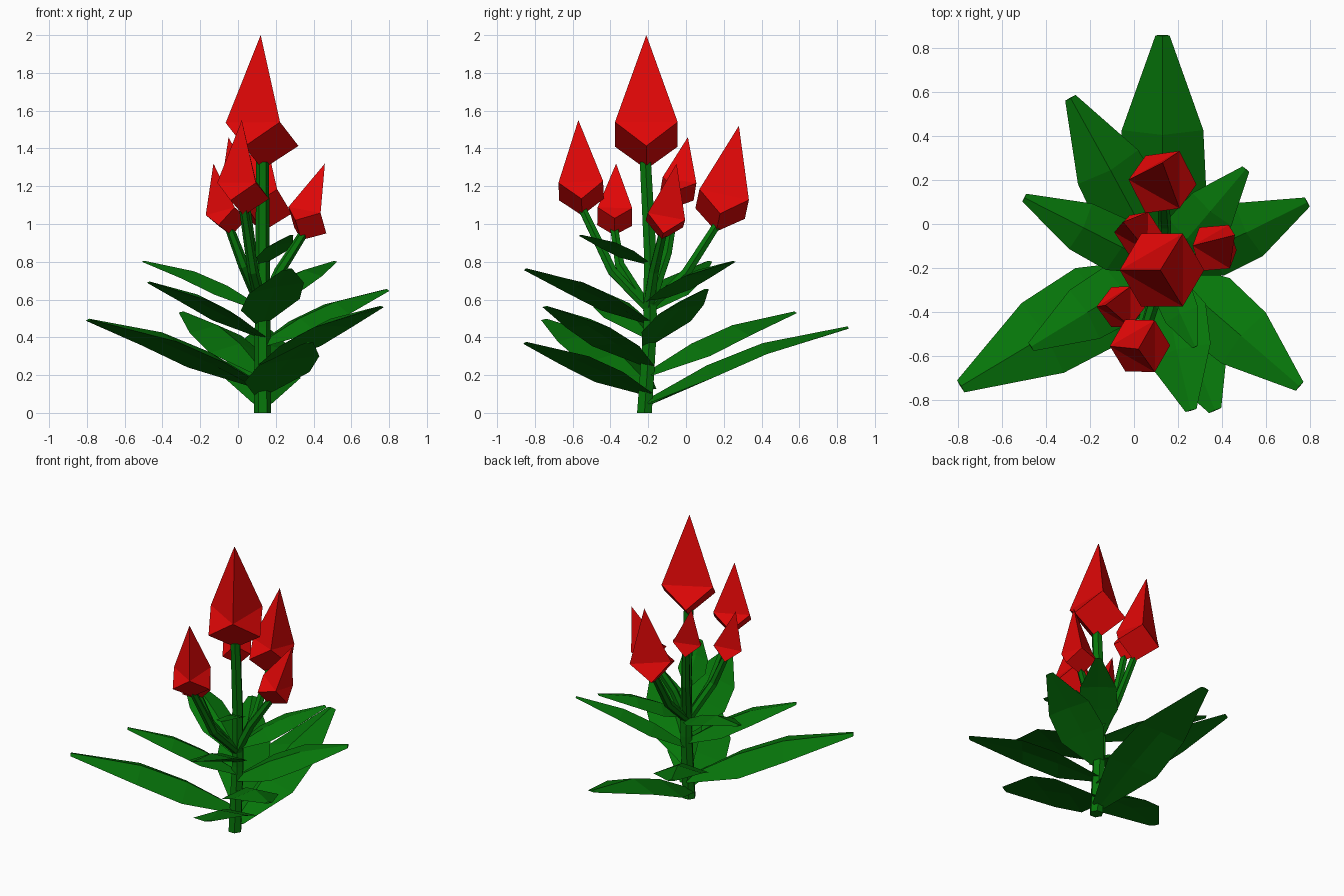
import bpy, math
from mathutils import Vector, Matrix

if "Cube" in bpy.data.objects:
    bpy.data.objects.remove(bpy.data.objects["Cube"])

UP = Vector((0, 0, 1))


def material(name, rgb):
    m = bpy.data.materials.new(name)
    m.diffuse_color = (*rgb, 1)
    m.use_nodes = True
    m.node_tree.nodes["Principled BSDF"].inputs["Base Color"].default_value = m.diffuse_color
    return m


GREEN = material("leaf_green", (0.002, 0.18, 0.003))
RED = material("bud_red", (0.75, 0.002, 0.002))


def make(name, verts, faces, mat):
    me = bpy.data.meshes.new(name)
    me.from_pydata([tuple(v) for v in verts], [], faces)
    me.materials.append(mat)
    ob = bpy.data.objects.new(name, me)
    bpy.context.collection.objects.link(ob)
    return ob


def loft(name, rings, mat):
    """Skin a list of equal-length rings and cap both ends."""
    n = len(rings[0])
    verts = [v for r in rings for v in r]
    faces = [[i * n + k, i * n + (k + 1) % n, (i + 1) * n + (k + 1) % n, (i + 1) * n + k]
             for i in range(len(rings) - 1) for k in range(n)]
    faces += [list(range(n))[::-1], [len(verts) - n + k for k in range(n)]]
    return make(name, verts, faces, mat)


def stalk(name, points, r0, r1, sides=6):
    pts = [Vector(p) for p in points]
    rings = []
    for i, p in enumerate(pts):
        d = pts[min(i + 1, len(pts) - 1)] - pts[max(i - 1, 0)]
        q = UP.rotation_difference(d if i else UP)
        r = r0 + (r1 - r0) * i / (len(pts) - 1)
        rings.append([p + q @ Vector((r * math.cos(a), r * math.sin(a), 0))
                      for a in (math.tau * k / sides for k in range(sides))])
    return loft(name, rings, GREEN)


def bud(name, bottom, tip):
    """Stretched cube standing on a corner: zigzag hexagon, pointed at both ends."""
    b, t = Vector(bottom), Vector(tip)
    axis = t - b
    h = axis.length
    q = UP.rotation_difference(axis)
    verts = [b, t]
    for k in range(6):
        a = k * math.pi / 3
        z = 0.35 if k % 2 else 0.17
        verts.append(b + q @ Vector((0.27 * math.cos(a), 0.27 * math.sin(a), z)) * h)
    faces = []
    for k in range(0, 6, 2):
        lo, hi, lo2, prev = 2 + k, 3 + k, 2 + (k + 2) % 6, 2 + (k + 5) % 6
        faces += [(0, lo2, hi, lo), (1, prev, hi), (prev, lo, hi)]
    return make(name, verts, faces, RED)


def leaf(name, z0, tip, width, roll):
    """Ridged blade from the stem to a blunt tip; positive roll lifts its left edge."""
    base = Vector((0.13, -0.2, z0))
    d = Vector(tip) - base
    length = d.length
    f = d.normalized()
    side = UP.cross(f).normalized()
    side = side * math.cos(roll) + f.cross(side) * math.sin(roll)
    up = f.cross(side)
    rings = []
    # station along blade, half width, height of edges, ridge and underside
    for s, w, edge, ridge, under in ((0, 0.25, 0, 0.02, -0.01), (0.32, 1, 0.005, 0.07, 0.02),
                                     (0.6, 0.93, 0.02, 0.075, 0.03), (1, 0.16, 0, 0.008, -0.004)):
        c = base + d * s
        e = side * w * width
        h = up * length
        rings.append([c + h * edge + e, c + h * ridge, c + h * edge - e, c + h * under])
    return loft(name, rings, GREEN)


# main stem with its large bud
stalk("main_stem", [(0.13, -0.22, 0), (0.13, -0.19, 0.45), (0.13, -0.19, 0.85),
                    (0.13, -0.215, 1.33)], 0.045, 0.034)
bud("main_bud", (0.13, -0.21, 1.29), (0.12, -0.21, 2.0))

# side stalks and buds: bend point, bud bottom, bud tip
side_buds = [
    ((0.08, -0.39, 0.75), (0.03, -0.55, 1.045), (0.02, -0.57, 1.55)),
    ((0.14, 0.0, 0.74), (0.13, 0.16, 0.96), (0.13, 0.28, 1.52)),
    ((0.03, -0.35, 0.78), (-0.035, -0.38, 0.94), (-0.13, -0.37, 1.32)),
    ((0.22, -0.17, 0.75), (0.335, -0.13, 0.915), (0.46, -0.05, 1.32)),
    ((0.07, -0.1, 0.85), (0.045, -0.06, 1.09), (-0.05, 0.01, 1.46)),
]
for i, (bend, bottom, tip) in enumerate(side_buds, 1):
    inside = Vector(bottom).lerp(Vector(tip), 0.08)
    stalk(f"side_stalk_{i}", [(0.13, -0.2, 0.55), bend, inside], 0.034, 0.024)
    bud(f"side_bud_{i}", bottom, tip)

# leaves spiralling up the stem: base height, tip, half width, roll
leaves = [
    (0.05, (0.13, 0.86, 0.45), 0.20, 0),
    (0.10, (0.37, -0.85, 0.37), 0.19, 0.15),
    (0.13, (-0.79, -0.74, 0.49), 0.20, 0.05),
    (0.20, (-0.29, 0.575, 0.53), 0.17, 0.05),
    (0.25, (0.755, -0.74, 0.56), 0.165, 0),
    (0.36, (0.79, 0.10, 0.65), 0.15, 0.2),
    (0.40, (-0.47, -0.56, 0.69), 0.14, 0.05),
    (0.48, (0.26, -0.85, 0.76), 0.165, 0.2),
    (0.54, (-0.50, 0.12, 0.80), 0.125, 0),
    (0.58, (0.51, 0.25, 0.80), 0.125, 0),
    (0.79, (0.28, -0.56, 0.94), 0.09, 0.2),
]
for i, (z0, tip, width, roll) in enumerate(leaves, 1):
    leaf(f"leaf_{i}", z0, tip, width, roll)
